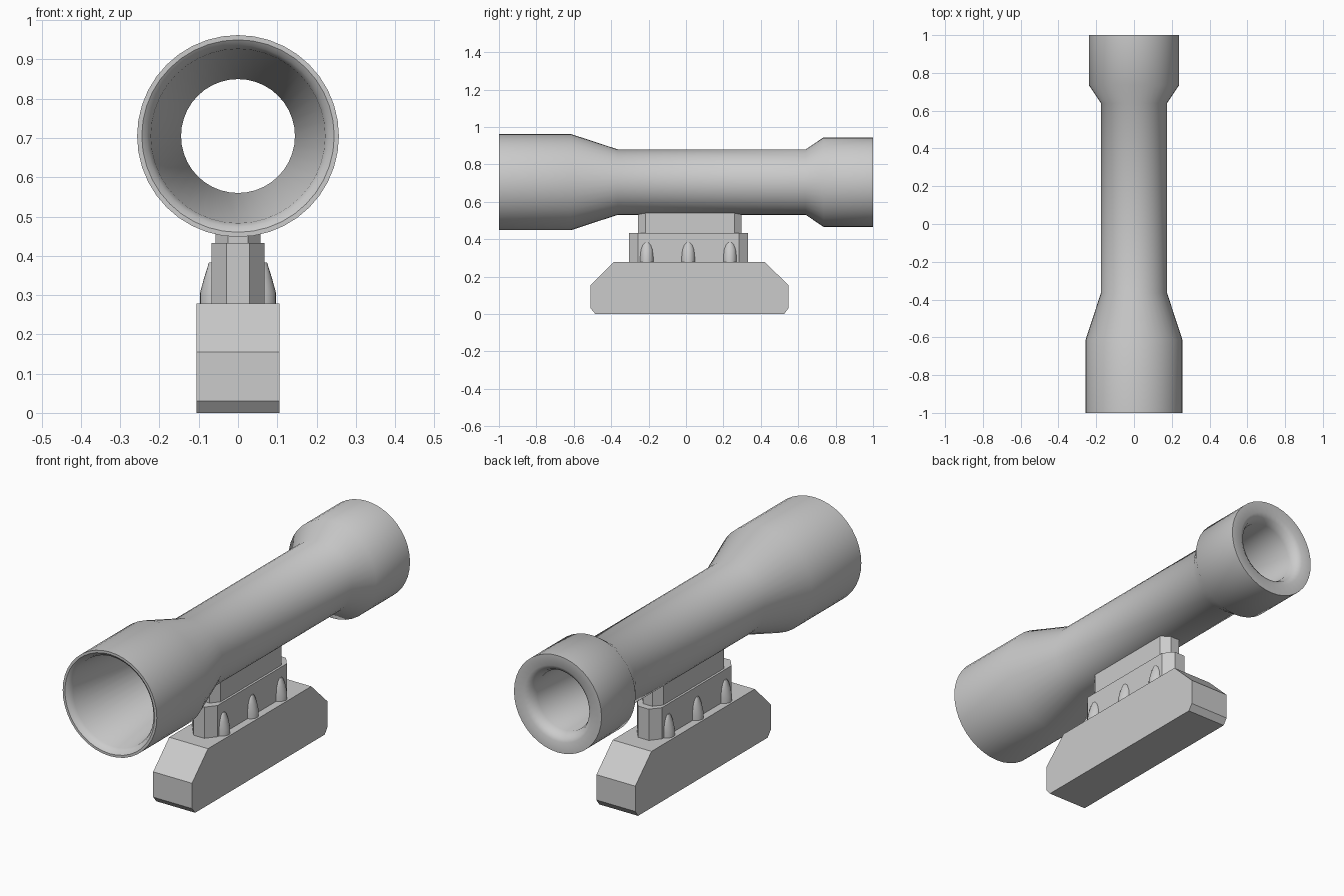
import bpy
import bmesh
from math import sin, cos, pi, radians

if "Cube" in bpy.data.objects:
    bpy.data.objects.remove(bpy.data.objects["Cube"])


def make(name, bm, angle=35):
    bmesh.ops.recalc_face_normals(bm, faces=bm.faces)
    mesh = bpy.data.meshes.new(name)
    bm.to_mesh(mesh)
    bm.free()
    ob = bpy.data.objects.new(name, mesh)
    bpy.context.collection.objects.link(ob)
    bpy.ops.object.select_all(action='DESELECT')
    ob.select_set(True)
    bpy.context.view_layer.objects.active = ob
    bpy.ops.object.shade_smooth_by_angle(angle=radians(angle))
    return ob


def loft(bm, rings, close=False):
    """Skin a list of closed rings; either cap the ends or join them."""
    vs = [[bm.verts.new(p) for p in ring] for ring in rings]
    pairs = list(zip(vs, vs[1:]))
    if close:
        pairs.append((vs[-1], vs[0]))
    else:
        bm.faces.new(vs[0])
        bm.faces.new(vs[-1])
    n = len(vs[0])
    for a, b in pairs:
        for i in range(n):
            j = (i + 1) % n
            bm.faces.new((a[i], a[j], b[j], b[i]))


# Hollow sight tube, turned around the y axis: outer wall, then bore
AXIS_Z, SIDES = 0.705, 40
profile = [(-1, 0.257), (-0.615, 0.257), (-0.365, 0.175), (0.64, 0.175),
           (0.735, 0.239), (1, 0.239),
           (1, 0.185), (0.985, 0.162), (0.95, 0.147),
           (0.64, 0.145), (-0.365, 0.145), (-0.97, 0.222), (-0.99, 0.232), (-1, 0.245)]
bm = bmesh.new()
loft(bm, [[(r * cos(2 * pi * i / SIDES), y, AXIS_Z + r * sin(2 * pi * i / SIDES))
           for i in range(SIDES)] for y, r in profile], close=True)
make("sight_tube", bm)

# Base foot: side profile extruded across x
side = [(-0.485, 0), (0.525, 0), (0.547, 0.03), (0.547, 0.155),
        (0.42, 0.278), (-0.385, 0.278), (-0.51, 0.155), (-0.51, 0.03)]
bm = bmesh.new()
loft(bm, [[(x, y, z) for y, z in side] for x in (-0.106, 0.106)])
make("base_foot", bm)


# Clamp blocks: plan outlines with cut corners, extruded upwards
def block(name, hw, y0, y1, cut, z0, z1):
    e = hw - cut * 0.8
    plan = [(-e, y0), (e, y0), (hw, y0 + cut), (hw, y1 - cut),
            (e, y1), (-e, y1), (-hw, y1 - cut), (-hw, y0 + cut)]
    bm = bmesh.new()
    loft(bm, [[(x, y, z) for x, y in plan] for z in (z0, z1)])
    make(name, bm)


block("clamp_block", 0.068, -0.305, 0.332, 0.048, 0.26, 0.432)
block("tube_saddle", 0.057, -0.256, 0.298, 0.04, 0.42, 0.545)

# Bullet-shaped clamp studs, three on each side
levels = [(0.265, 0.037, 0.097), (0.305, 0.037, 0.097), (0.345, 0.034, 0.086),
          (0.37, 0.025, 0.078), (0.383, 0.012, 0.074)]
for s, label in ((-1, "left"), (1, "right")):
    for k, yc in enumerate((-0.21, 0.012, 0.235)):
        bm = bmesh.new()
        loft(bm, [[(s * (0.055 + (out - 0.055) * sin(pi * i / 10)),
                    yc + hw * cos(pi * i / 10), z) for i in range(11)]
                  for z, hw, out in levels])
        make(f"clamp_stud_{label}_{k + 1}", bm, 50)
